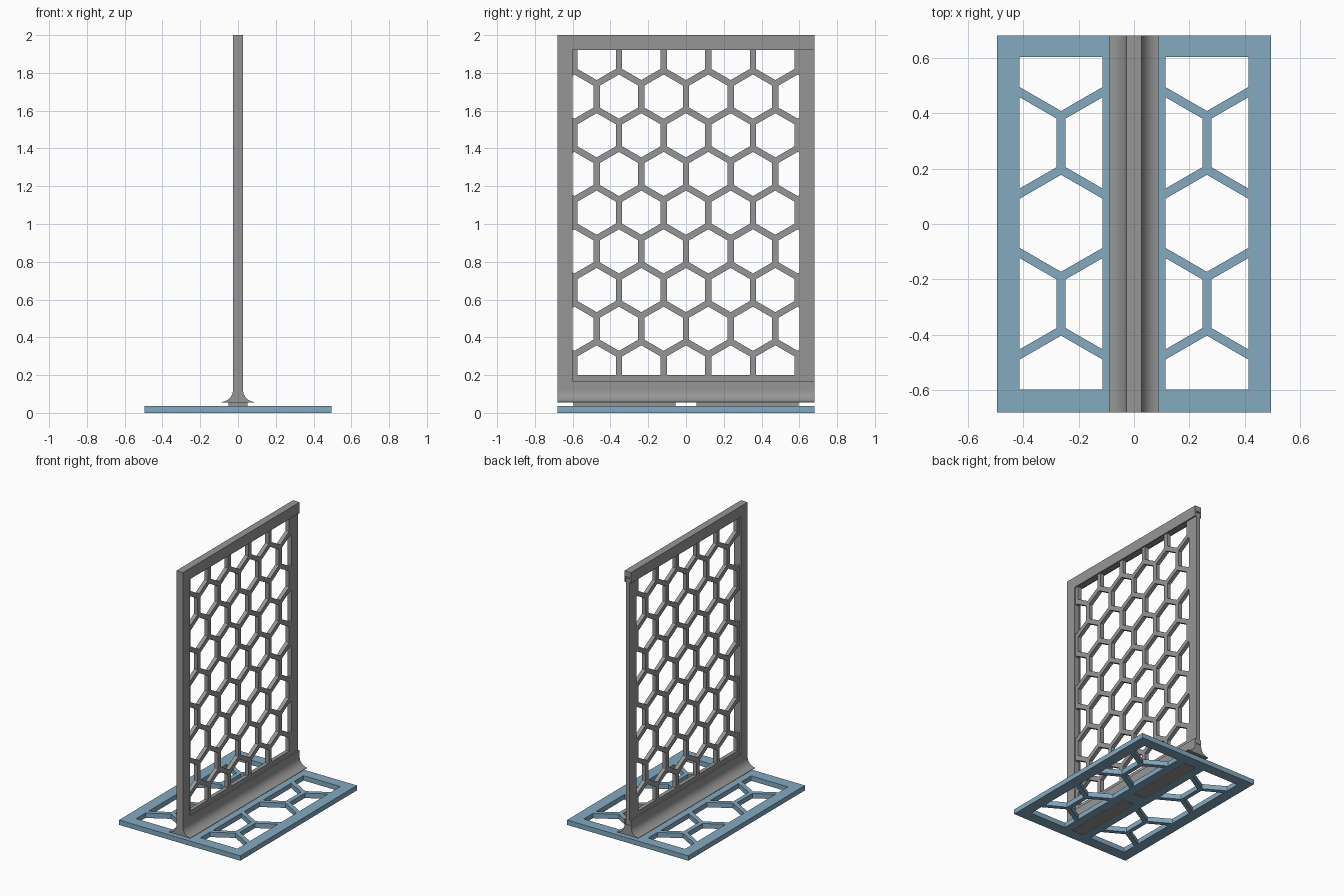
import bpy, bmesh, math
from mathutils import Matrix, Vector

if "Cube" in bpy.data.objects:
    bpy.data.objects.remove(bpy.data.objects["Cube"])


def material(name, color):
    m = bpy.data.materials.new(name)
    m.diffuse_color = (*color, 1)
    m.use_nodes = True
    m.node_tree.nodes["Principled BSDF"].inputs["Base Color"].default_value = m.diffuse_color
    return m


GREY = material("grey", (0.305, 0.305, 0.305))
BLUE = material("soft blue", (0.23, 0.40, 0.53))


def add(name, bm, mat):
    bmesh.ops.recalc_face_normals(bm, faces=bm.faces)
    me = bpy.data.meshes.new(name)
    bm.to_mesh(me)
    bm.free()
    me.materials.append(mat)
    ob = bpy.data.objects.new(name, me)
    bpy.context.collection.objects.link(ob)
    return ob


def box(name, lo, hi, mat):
    bm = bmesh.new()
    bmesh.ops.create_cube(bm, size=1)
    lo, hi = Vector(lo), Vector(hi)
    for v in bm.verts:
        v.co = Vector([(v.co[i] + 0.5) * (hi[i] - lo[i]) + lo[i] for i in range(3)])
    return add(name, bm, mat)


def rect(x0, y0, x1, y1):
    return [(x0, y0), (x1, y0), (x1, y1), (x0, y1)]


def clip(poly, axis, limit, sign):
    """Keep the part of a polygon where sign * (coordinate - limit) <= 0."""
    out = []
    for i, b in enumerate(poly):
        a = poly[i - 1]
        da, db = sign * (a[axis] - limit), sign * (b[axis] - limit)
        if (da < 0) != (db < 0):
            t = da / (da - db)
            out.append(tuple(a[k] + t * (b[k] - a[k]) for k in (0, 1)))
        if db < 0:
            out.append(b)
    return out


def honeycomb(x0, y0, x1, y1, pitch, strut):
    """Hexagonal openings centred in a rectangle and trimmed to it."""
    cx, cy = (x0 + x1) / 2, (y0 + y1) / 2
    r = (pitch - strut) / math.sqrt(3)
    holes = []
    for row in range(-6, 7):
        for col in range(-5, 6):
            hx = cx + (col + 0.5 * (row % 2)) * pitch
            hy = cy + row * pitch * math.sqrt(3) / 2
            p = [(hx + r * math.sin(k * math.pi / 3),
                  hy + r * math.cos(k * math.pi / 3)) for k in range(6)]
            for axis, limit, sign in ((0, x0, -1), (0, x1, 1), (1, y0, -1), (1, y1, 1)):
                p = clip(p, axis, limit, sign)
            if len(p) > 2:
                holes.append(p)
    return holes


def plate(name, outlines, thickness, matrix, mat):
    """Flat plate with openings, from a filled and extruded outline."""
    cu = bpy.data.curves.new(name, 'CURVE')
    cu.dimensions = '2D'
    cu.fill_mode = 'BOTH'
    cu.extrude = thickness / 2
    for pts in outlines:
        s = cu.splines.new('POLY')
        s.points.add(len(pts) - 1)
        for q, p in zip(s.points, pts):
            q.co = (p[0], p[1], 0, 1)
        s.use_cyclic_u = True
    tmp = bpy.data.objects.new(name + "_outline", cu)
    bpy.context.collection.objects.link(tmp)
    bpy.context.view_layer.update()
    dg = bpy.context.evaluated_depsgraph_get()
    me = bpy.data.meshes.new_from_object(tmp.evaluated_get(dg))
    bm = bmesh.new()
    bm.from_mesh(me)
    bpy.data.objects.remove(tmp)
    bpy.data.meshes.remove(me)
    bmesh.ops.remove_doubles(bm, verts=bm.verts, dist=1e-5)
    bm.transform(matrix)
    for f in bm.faces:
        f.smooth = False
        f.material_index = 0
    return add(name, bm, mat)


# Base plate with two honeycomb windows and two slots for the tabs
outlines = [rect(-0.495, -0.68, 0.495, 0.68)]
for s in (-1, 1):
    outlines += honeycomb(0.263 * s - 0.15, -0.597, 0.263 * s + 0.15, 0.602, 0.335, 0.032)
    a, b = sorted((0.053 * s, 0.597 * s))
    outlines.append(rect(-0.051, a, 0.051, b))
plate("base_plate", outlines, 0.036, Matrix.Translation((0, 0, 0.018)), BLUE)

# Tabs holding the frame in the base
for s, label in ((-1, "front"), (1, "back")):
    a, b = sorted((0.055 * s, 0.595 * s))
    box(label + "_tab", (-0.05, a, 0), (0.05, b, 0.057), GREY)

# Frame: wall profile with flared foot, swept front to back
half = [(0.088, 0.055)]
for i in range(13):
    t = math.radians(88 - 88 * i / 12)
    half.append((0.09 - 0.063 * math.cos(t), 0.121 - 0.063 * math.sin(t)))
half.append((0.027, 2.0))
profile = half + [(-x, z) for x, z in reversed(half)]
bm = bmesh.new()
face = bm.faces.new([bm.verts.new((x, -0.68, z)) for x, z in profile])
ext = bmesh.ops.extrude_face_region(bm, geom=[face])
bmesh.ops.translate(bm, vec=(0, 1.36, 0),
                    verts=[g for g in ext["geom"] if isinstance(g, bmesh.types.BMVert)])
frame = add("frame", bm, GREY)

# Window open at the back, and the groove that holds the panel
cutters = [box("window_cutter", (-0.2, -0.6, 0.17), (0.2, 0.8, 1.92), GREY),
           box("groove_cutter", (-0.017, -0.615, 0.13), (0.017, 0.8, 1.96), GREY)]
bpy.context.view_layer.objects.active = frame
frame.select_set(True)
for c in cutters:
    c.hide_render = True
    mod = frame.modifiers.new(c.name, 'BOOLEAN')
    mod.operation = 'DIFFERENCE'
    mod.solver = 'EXACT'
    mod.object = c
    bpy.ops.object.modifier_apply(modifier=mod.name)
for c in cutters:
    bpy.data.objects.remove(c)
bpy.ops.object.shade_smooth_by_angle(angle=math.radians(30))

# Sliding honeycomb panel standing in the groove
upright = Matrix(((0, 0, 1, 0), (1, 0, 0, 0), (0, 1, 0, 0), (0, 0, 0, 1)))
plate("honeycomb_panel",
      [rect(-0.612, 0.133, 0.68, 1.95)] + honeycomb(-0.6, 0.2, 0.6, 1.92, 0.2365, 0.034),
      0.029, upright, GREY)
